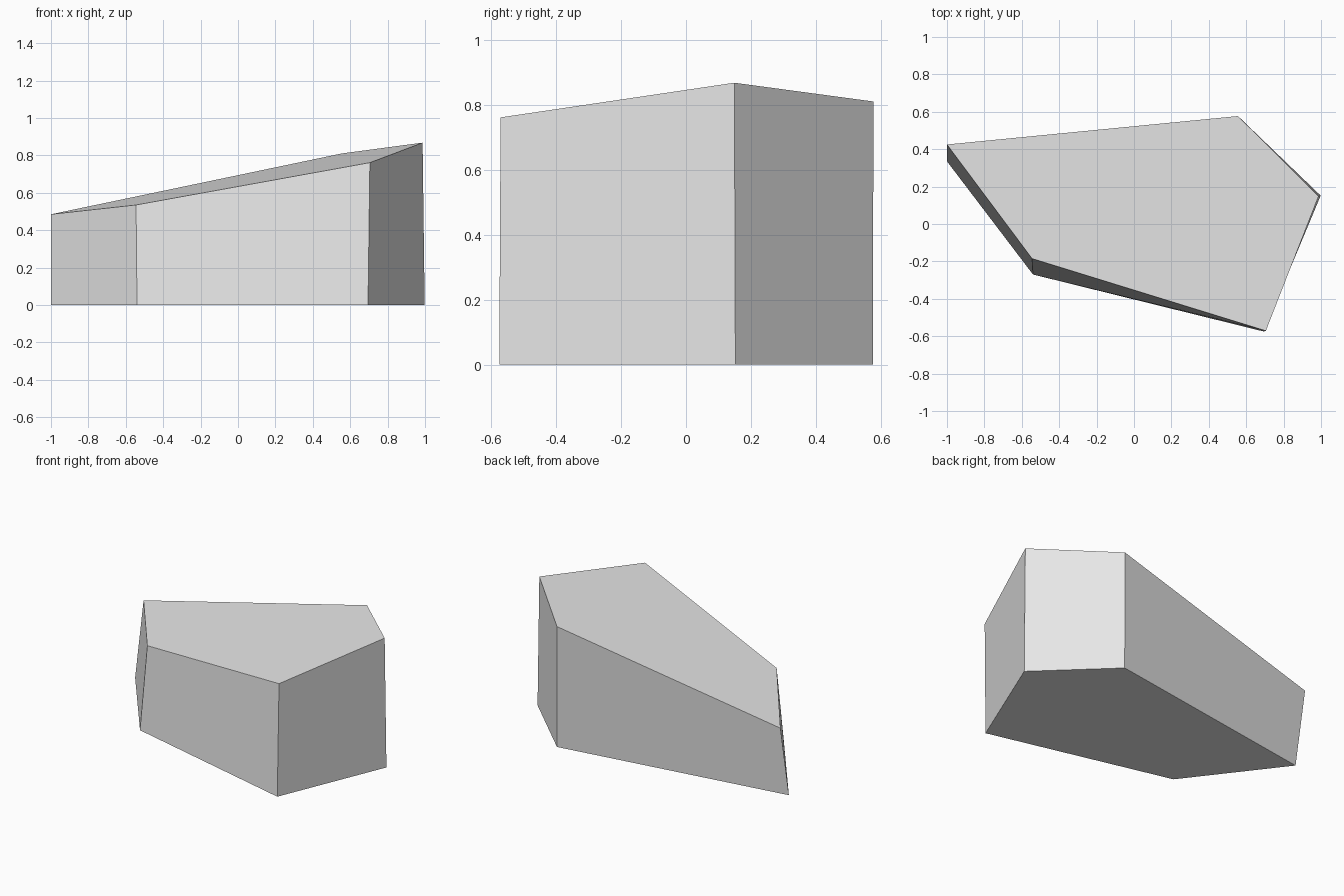
import bpy
import bmesh

cube = bpy.data.objects.get("Cube")
if cube:
    bpy.data.objects.remove(cube, do_unlink=True)

# Footprint and leaning top outline, counter-clockwise from the left back corner
FOOT = [(-1.0, 0.335), (-0.54, -0.27), (0.695, -0.575), (0.998, 0.152), (0.557, 0.576)]
CROWN = [(-1.0, 0.425), (-0.545, -0.185), (0.705, -0.571), (0.987, 0.149), (0.556, 0.577)]


def slope(x, y):
    """Height of the tilted flat top."""
    return 0.485 + 0.2023 * (x + 1) + 0.0689 * (y - 0.425)


# Single light grey stone colour
stone = bpy.data.materials.new("light_grey_stone")
stone.use_nodes = True
colour = (0.8, 0.8, 0.8, 1)
stone.diffuse_color = colour
for node in stone.node_tree.nodes:
    if node.type == "BSDF_PRINCIPLED":
        node.inputs["Base Color"].default_value = colour

# Five-sided block: flat base, sloped top, side walls
bm = bmesh.new()
low = [bm.verts.new((x, y, 0)) for x, y in FOOT]
high = [bm.verts.new((x, y, slope(x, y))) for x, y in CROWN]
bm.faces.new(low[::-1])
bm.faces.new(high)
for i in range(len(low)):
    j = (i + 1) % len(low)
    bm.faces.new((low[i], low[j], high[j], high[i]))
bmesh.ops.recalc_face_normals(bm, faces=bm.faces)

mesh = bpy.data.meshes.new("stone_block")
bm.to_mesh(mesh)
bm.free()
mesh.materials.append(stone)
block = bpy.data.objects.new("stone_block", mesh)
bpy.context.collection.objects.link(block)
